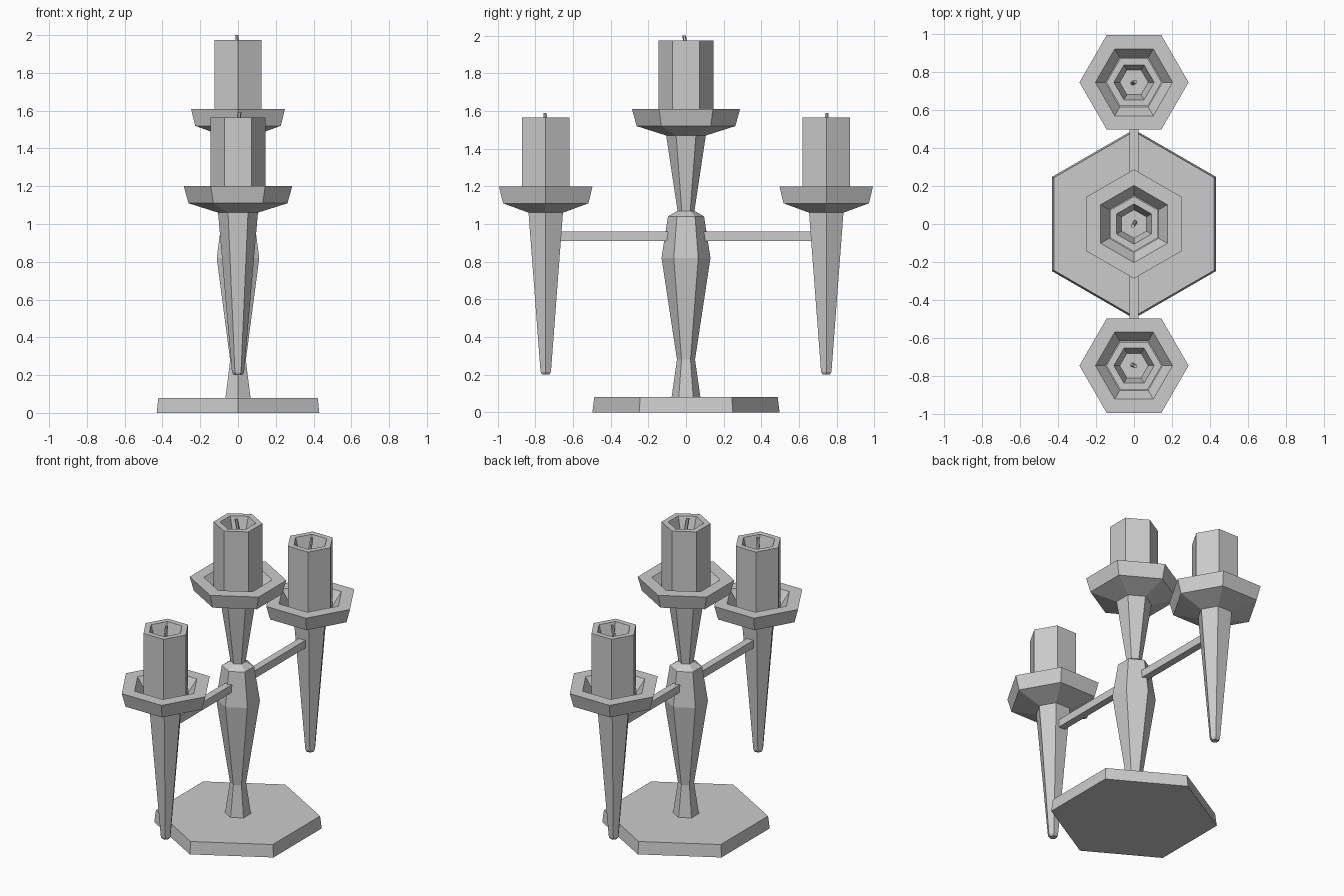
import bpy, bmesh, math

if "Cube" in bpy.data.objects:
    bpy.data.objects.remove(bpy.data.objects["Cube"])


def lathe(name, profile, y=0.0, turn=90, sides=6, lean=None):
    """Spin (radius, z) pairs into a closed flat-sided solid; lean gives an (x, y) shift per ring."""
    bm = bmesh.new()
    rings = []
    for k, (r, z) in enumerate(profile):
        dx, dy = lean[k] if lean else (0, 0)
        ring = []
        for i in range(sides):
            a = math.radians(turn) + 2 * math.pi * i / sides
            ring.append(bm.verts.new((dx + r * math.cos(a), y + dy + r * math.sin(a), z)))
        rings.append(ring)
    for lo, hi in zip(rings, rings[1:]):
        for i in range(sides):
            j = (i + 1) % sides
            bm.faces.new((lo[i], lo[j], hi[j], hi[i]))
    bm.faces.new(rings[0][::-1])
    bm.faces.new(rings[-1])
    return finish(name, bm)


def finish(name, bm):
    bmesh.ops.recalc_face_normals(bm, faces=bm.faces)
    mesh = bpy.data.meshes.new(name)
    bm.to_mesh(mesh)
    bm.free()
    ob = bpy.data.objects.new(name, mesh)
    bpy.context.collection.objects.link(ob)
    return ob


def box(name, lo, hi):
    bm = bmesh.new()
    bmesh.ops.create_cube(bm, size=1)
    for v in bm.verts:
        v.co = [(a + b) / 2 + c * (b - a) for a, b, c in zip(lo, hi, v.co)]
    return finish(name, bm)


def candle_holder(prefix, y, z, turn, lean):
    """Dished drip plate, hollow-topped candle and bent wick; z is the plate underside."""
    # drip plate with a flat rim and sunken bowl
    lathe(prefix + "_drip_plate",
          [(0.105, z), (0.262, z + 0.05), (0.287, z + 0.14), (0.203, z + 0.14), (0.15, z + 0.065)],
          y, turn)
    # candle with a melted hollow
    lathe(prefix + "_candle",
          [(0.145, z + 0.05), (0.145, z + 0.505), (0.106, z + 0.505), (0.075, z + 0.40)],
          y, turn)
    # wick
    lx, ly = lean
    lathe(prefix + "_wick",
          [(0.012, z + 0.39), (0.011, z + 0.47), (0.010, z + 0.53)],
          y, turn, lean=[(-lx, -ly), (0, 0), (lx, ly)])


# base
lathe("base", [(0.497, 0), (0.487, 0.08)])

# central stem
lathe("center_stem", [(0.078, 0.07), (0.048, 0.28), (0.13, 0.82), (0.096, 1.04),
                      (0.045, 1.07), (0.106, 1.475)])
candle_holder("center", 0, 1.47, 90, (-0.006, -0.01))

# two side branches
for side, s in (("front", -1), ("back", 1)):
    y = s * 0.745
    lathe(side + "_spike", [(0.022, 0.2), (0.032, 0.215), (0.106, 1.065)], y, 0)
    candle_holder(side, y, 1.06, 0, (0.008, s * 0.004))
    ends = sorted((s * 0.092, s * 0.69))
    box(side + "_arm", (-0.023, ends[0], 0.91), (0.023, ends[1], 0.96))
